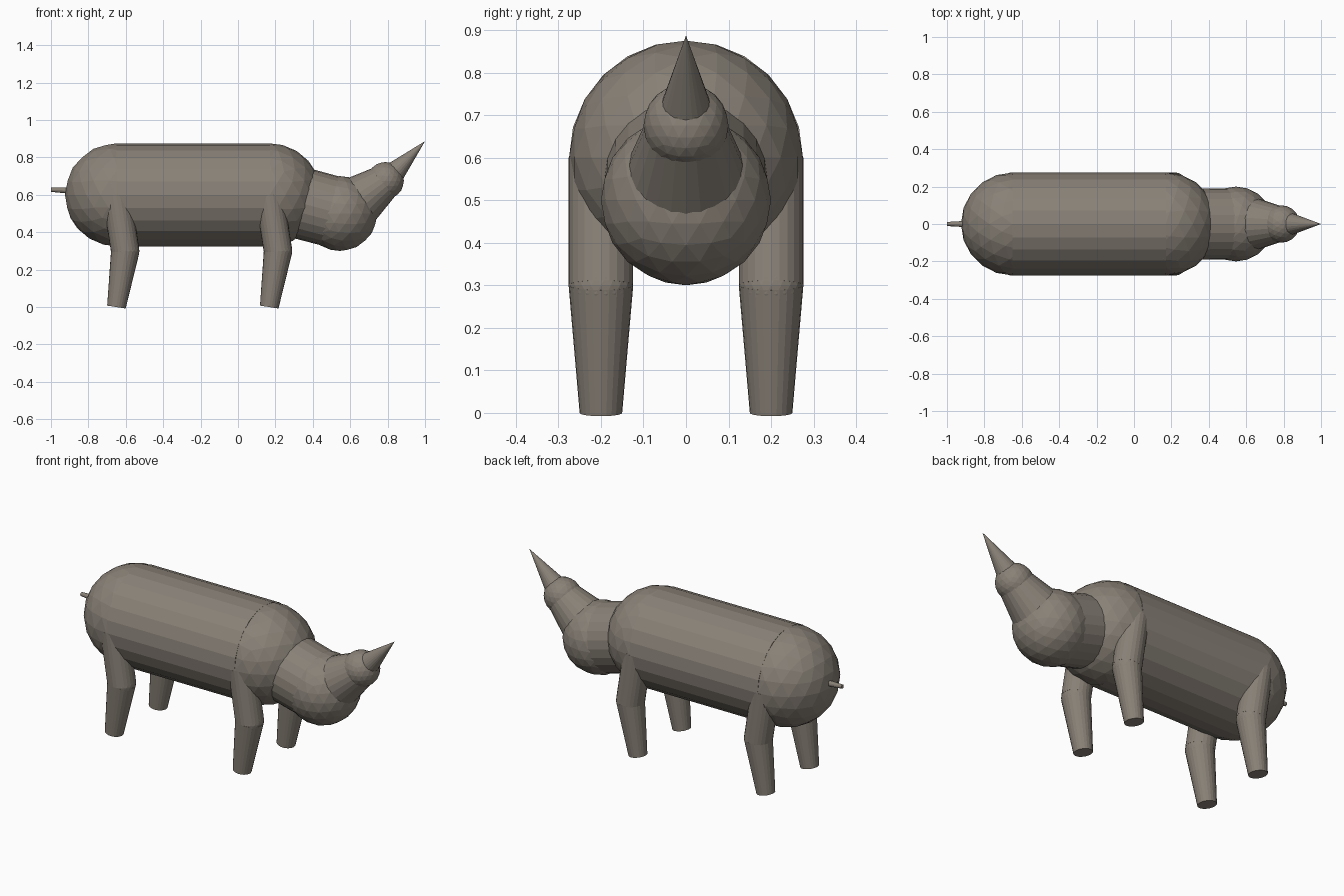
import bpy
from mathutils import Vector

if "Cube" in bpy.data.objects:
    bpy.data.objects.remove(bpy.data.objects["Cube"])

hide = bpy.data.materials.new("grey brown hide")
hide.diffuse_color = (0.25, 0.22, 0.185, 1)
hide.use_nodes = True
hide.node_tree.nodes["Principled BSDF"].inputs["Base Color"].default_value = hide.diffuse_color


def finish(name):
    ob = bpy.context.object
    ob.name = name
    ob.data.materials.append(hide)
    return ob


def limb(name, a, b, r1, r2, sides=24):
    """Tapered round bar from a to b."""
    a, b = Vector(a), Vector(b)
    d = b - a
    bpy.ops.mesh.primitive_cone_add(
        vertices=sides, radius1=r1, radius2=r2, depth=d.length,
        location=(a + b) / 2, rotation=d.to_track_quat('Z', 'Y').to_euler())
    return finish(name)


def ball(name, centre, r):
    bpy.ops.mesh.primitive_ico_sphere_add(subdivisions=3, radius=r, location=centre)
    return finish(name)


# Body: barrel with rounded ends
rump, chest = (-0.65, 0, 0.6), (0.17, 0, 0.6)
limb("body", rump, chest, 0.275, 0.275)
ball("rump", rump, 0.275)
ball("chest", chest, 0.275)

# Neck, head, snout and horn
head, nose = (0.545, 0, 0.5), (0.787, 0, 0.675)
limb("neck", chest, head, 0.192, 0.19)
ball("head", head, 0.2)
limb("snout", (0.545, 0, 0.493), (0.787, 0, 0.672), 0.172, 0.094)
ball("nose", nose, 0.1)
limb("horn", (0.79, 0, 0.672), (1.0, 0, 0.887), 0.076, 0.0)

# Tail stub
limb("tail", (-0.88, 0, 0.622), (-1.0, 0, 0.627), 0.018, 0.011, 12)

# Legs: thigh, knee and shin, front and back on both sides
for place, x in (("back", -0.65), ("front", 0.167)):
    for side, y in (("right", -0.2), ("left", 0.2)):
        label = f"{place}_{side}_"
        knee = (x + 0.047, y, 0.3)
        limb(label + "thigh", (x, y, 0.6), knee, 0.076, 0.076)
        ball(label + "knee", knee, 0.076)
        limb(label + "shin", knee, (x, y, 0.0), 0.076, 0.05)
